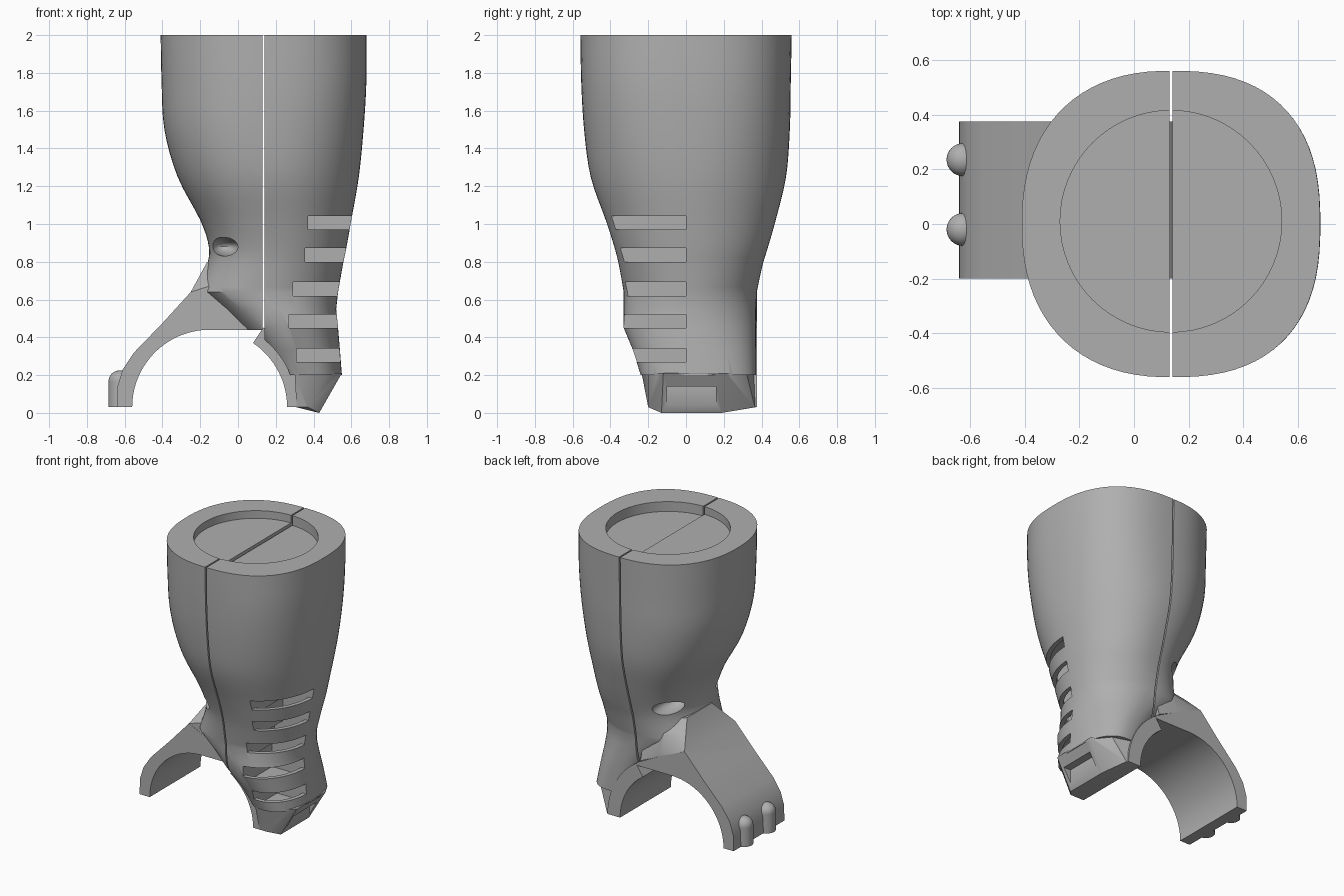
import bpy, bmesh, math
from mathutils import Matrix, Vector

if "Cube" in bpy.data.objects:
    bpy.data.objects.remove(bpy.data.objects["Cube"])

grey = bpy.data.materials.new("plain grey")
grey.use_nodes = True
COLOR = (0.43, 0.43, 0.43, 1)
grey.diffuse_color = COLOR
grey.node_tree.nodes["Principled BSDF"].inputs["Base Color"].default_value = COLOR


def make(name, bm):
    bmesh.ops.recalc_face_normals(bm, faces=bm.faces)
    mesh = bpy.data.meshes.new(name)
    bm.to_mesh(mesh)
    bm.free()
    mesh.materials.append(grey)
    obj = bpy.data.objects.new(name, mesh)
    bpy.context.collection.objects.link(obj)
    return obj


def box(lo, hi):
    bm = bmesh.new()
    lo, hi = Vector(lo), Vector(hi)
    bmesh.ops.create_cube(bm, size=1, matrix=Matrix.Translation((lo + hi) / 2) @ Matrix.Diagonal((*(hi - lo), 1)))
    return make("cutter", bm)


def ball(center, scale):
    bm = bmesh.new()
    bmesh.ops.create_uvsphere(bm, u_segments=32, v_segments=16, radius=1,
                              matrix=Matrix.Translation(center) @ Matrix.Diagonal((*scale, 1)))
    return make("ball", bm)


def upright(center, radius, depth, segments=64):
    bm = bmesh.new()
    bmesh.ops.create_cone(bm, cap_ends=True, segments=segments, radius1=radius, radius2=radius,
                          depth=depth, matrix=Matrix.Translation(center))
    return make("upright", bm)


def hull(name, pairs):
    """Convex block from (x, z, front y, back y) corner pairs."""
    bm = bmesh.new()
    for x, z, y0, y1 in pairs:
        bm.verts.new((x, y0, z))
        bm.verts.new((x, y1, z))
    out = bmesh.ops.convex_hull(bm, input=bm.verts)
    loose = [g for g in out["geom_interior"] if isinstance(g, bmesh.types.BMVert)]
    bmesh.ops.delete(bm, geom=loose, context="VERTS")
    return make(name, bm)


def extrude(name, points, y0, y1):
    """Extrude an outline in the xz plane along y."""
    bm = bmesh.new()
    face = bm.faces.new([bm.verts.new((x, y0, z)) for x, z in points])
    geom = bmesh.ops.extrude_face_region(bm, geom=[face])["geom"]
    bmesh.ops.translate(bm, vec=(0, y1 - y0, 0), verts=[v for v in geom if isinstance(v, bmesh.types.BMVert)])
    return make(name, bm)


def arc(radius, start, end, steps=28):
    angles = [math.radians(start + (end - start) * i / steps) for i in range(steps + 1)]
    return [(-0.15 + radius * math.cos(a), 0.03 + radius * math.sin(a)) for a in angles]


def combine(obj, tool, operation="DIFFERENCE"):
    mod = obj.modifiers.new("cut", "BOOLEAN")
    mod.operation, mod.solver, mod.object = operation, "EXACT", tool
    bpy.context.view_layer.objects.active = obj
    bpy.ops.object.modifier_apply(modifier=mod.name)
    bpy.data.objects.remove(tool)


# Body sections: height, x range, y range, squareness on the left and right
SECTIONS = [
    (2.0, -.41, .68, -.56, .56, 2.3, 2.5),
    (1.75, -.405, .68, -.555, .555, 2.3, 2.5),
    (1.5, -.39, .665, -.54, .55, 2.3, 2.4),
    (1.25, -.32, .64, -.505, .53, 2.3, 2.2),
    (1.02, -.2, .6, -.425, .475, 2.4, 2.1),
    (.88, -.155, .575, -.38, .435, 2.4, 2.1),
    (.78, -.165, .555, -.355, .405, 2.4, 2.1),
    (.64, -.22, .53, -.33, .375, 2.4, 2.1),
    (.55, -.11, .52, -.33, .37, 2.3, 2.1),
    (.45, 0, .53, -.33, .37, 2.3, 2.1),
    (.33, .1, .54, -.28, .37, 2.4, 2.2),
    (.2, .17, .55, -.24, .37, 2.4, 2.4),
]


def smooth_sections(rows, steps=4):
    """Round the upper rows with a spline, keep the foot rows straight."""
    out = []
    for i in range(len(rows) - 1):
        a, b, c, d = (Vector(rows[min(max(k, 0), len(rows) - 1)]) for k in (i - 1, i, i + 1, i + 2))
        if i >= 7:
            out.append(b)
            continue
        if i == 6:
            d = c
        for s in range(steps):
            t = s / steps
            out.append(b + (c - a) * (t / 2) + (2 * a - 5 * b + 4 * c - d) * (t * t / 2)
                       + (3 * b - a - 3 * c + d) * (t ** 3 / 2))
    return out + [Vector(rows[-1])]


def body(name, inset=0.0):
    bm = bmesh.new()
    rings = []
    count = 80
    for z, x0, x1, y0, y1, left, right in smooth_sections(SECTIONS):
        ring = []
        for i in range(count):
            a = 2 * math.pi * (i + .5) / count
            c, s = math.cos(a), math.sin(a)
            power = 2 / (right if c > 0 else left)
            x = (x0 + x1) / 2 + ((x1 - x0) / 2 - inset) * math.copysign(abs(c) ** power, c)
            y = (y0 + y1) / 2 + ((y1 - y0) / 2 - inset) * math.copysign(abs(s) ** power, s)
            ring.append(bm.verts.new((x, y, z)))
        rings.append(ring)
    for top, low in zip(rings, rings[1:]):
        for i in range(count):
            j = (i + 1) % count
            bm.faces.new((top[i], top[j], low[j], low[i]))
    bm.faces.new(rings[0])
    bm.faces.new(rings[-1])
    return make(name, bm)


# Left shell half with the flared arm, flat roof and strap pockets
arm_half = body("arm_half")
combine(arm_half, box((.13, -1, -1), (1, 1, 3)))
combine(arm_half, box((-.15, -1, -1), (1, 1, .44)))
arm = extrude("arm", [(-.64, .03), (-.638, .14), (-.61, .23), (-.55, .32), (-.4, .475), (-.25, .64),
                      (-.05, .55), (.13, .46), (.13, .44)] + arc(.41, 90, 180), -.2, .375)
combine(arm_half, arm, "UNION")
shoulder = hull("shoulder", [(-.25, .64, -.199, .374), (-.19, .725, -.13, .3), (-.163, .8, -.06, .22),
                             (-.05, .56, -.199, .374), (.1, .48, -.199, .374), (.1, .75, -.2, .3)])
combine(arm_half, shoulder, "UNION")
for y in (-.27, .32):
    combine(arm_half, ball((-.075, y, .88), (.08, .17, .05)))
combine(arm_half, upright((.135, .01, 2), .405, .11))

# Right shell half with the tapered foot and lower liner
slot_half = body("slot_half")
foot = hull("foot", [(.31, .03, -.2, .37), (.37, .03, -.2, .365), (.43, 0, -.13, .19), (.55, .21, -.12, .21),
                     (.46, .21, -.2, .32), (.3, .21, -.235, .37)])
combine(slot_half, foot, "UNION")
combine(slot_half, box((-1, -1, -1), (.14, 1, 3)))
combine(slot_half, extrude("arch", arc(.46, 0, 180) + [(-.61, -.2), (.31, -.2)], -1, 1))
liner = extrude("liner", arc(.41, 0, 56) + arc(.51, 56, 0), -.2, .375)
combine(slot_half, liner, "UNION")
combine(slot_half, upright((.135, .01, 2), .405, .14))

# Slots along the front corner, opening into a stepped pocket behind the wall
for z, x in ((.97, .37), (.80, .355), (.62, .29), (.45, .27), (.27, .31)):
    pocket = body("pocket", .03)
    combine(pocket, box((x, -1, z - .055), (1, 0, z + .125 if z < .9 else z + .08)), "INTERSECT")
    combine(slot_half, pocket)
    combine(slot_half, box((x, -1, z), (1, 0, z + .072)))

# Toe recess
combine(slot_half, box((.455, -.1, .035), (1, .16, .14)))

# Two rounded bumps at the arm tip
bumps = []
for label, y in (("front", -.02), ("back", .235)):
    bump = upright((-.625, y, .1), .06, .14, 32)
    bump.name = label + "_bump"
    combine(bump, ball((-.625, y, .17), (.06, .06, .055)), "UNION")
    bumps.append(bump)

for obj in [arm_half, slot_half] + bumps:
    bpy.ops.object.select_all(action="DESELECT")
    obj.select_set(True)
    bpy.context.view_layer.objects.active = obj
    bpy.ops.object.shade_smooth_by_angle(angle=math.radians(32))
